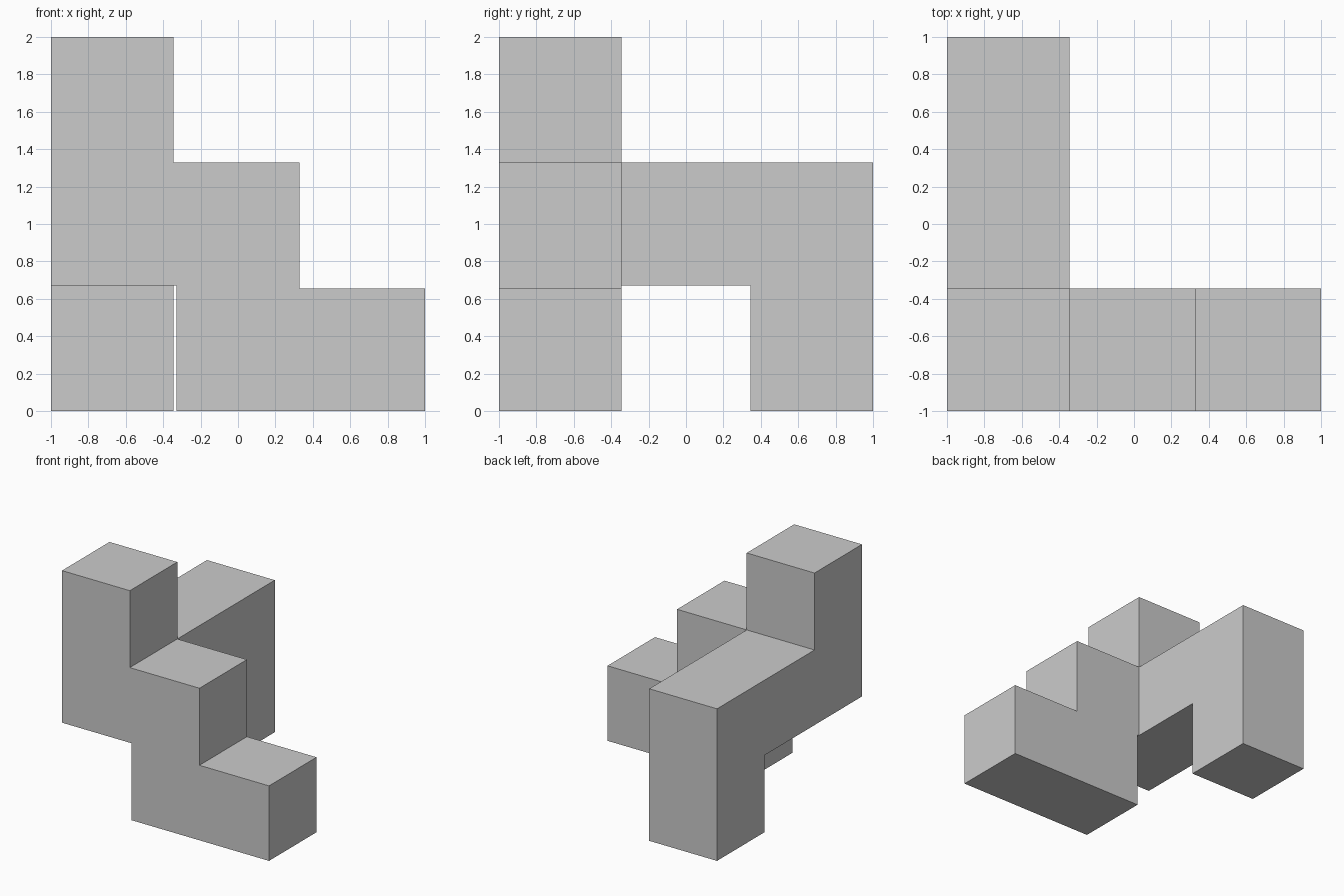
import bpy, bmesh
from mathutils import Vector

if "Cube" in bpy.data.objects:
    bpy.data.objects.remove(bpy.data.objects["Cube"])

# Outer and inner cell boundaries of the three-unit block grid
OUT, INN = 0.345, 0.328


def extrude_profile(name, points, offset):
    """Extrude a closed planar profile into a solid block."""
    bm = bmesh.new()
    face = bm.faces.new([bm.verts.new(p) for p in points])
    new = bmesh.ops.extrude_face_region(bm, geom=[face])["geom"]
    verts = [v for v in new if isinstance(v, bmesh.types.BMVert)]
    bmesh.ops.translate(bm, verts=verts, vec=Vector(offset))
    if face.is_valid and len(face.link_loops if hasattr(face, "link_loops") else face.loops) and \
            all(len(e.link_faces) > 2 for e in face.edges):
        bm.faces.remove(face)
    bmesh.ops.recalc_face_normals(bm, faces=bm.faces)
    mesh = bpy.data.meshes.new(name)
    bm.to_mesh(mesh)
    bm.free()
    obj = bpy.data.objects.new(name, mesh)
    bpy.context.collection.objects.link(obj)
    return obj


# Front staircase, overhanging on the left
stairs = [(-1, 1 - INN), (-INN, 1 - INN), (-INN, 0), (1, 0), (1, 1 - OUT),
          (INN, 1 - OUT), (INN, 1 + INN), (-OUT, 1 + INN), (-OUT, 2), (-1, 2)]
body = extrude_profile("staircase_block", [(x, -1, z) for x, z in stairs],
                       (0, 1 - OUT, 0))

# Rear arm with a leg down to the ground, overlapping the staircase
arm = [(-0.7, 1 - INN), (OUT, 1 - INN), (OUT, 0), (1, 0), (1, 1 + INN), (-0.7, 1 + INN)]
rear = extrude_profile("rear_arm", [(-1, y, z) for y, z in arm], (1 - OUT, 0, 0))

# Fuse both into one solid
union = body.modifiers.new("union", "BOOLEAN")
union.operation = "UNION"
union.solver = "EXACT"
union.object = rear
bpy.context.view_layer.objects.active = body
bpy.ops.object.modifier_apply(modifier=union.name)
bpy.data.objects.remove(rear)

# Merge coplanar faces left by the union
bm = bmesh.new()
bm.from_mesh(body.data)
bmesh.ops.dissolve_limit(bm, angle_limit=0.01, verts=bm.verts, edges=bm.edges)
bm.to_mesh(body.data)
bm.free()
